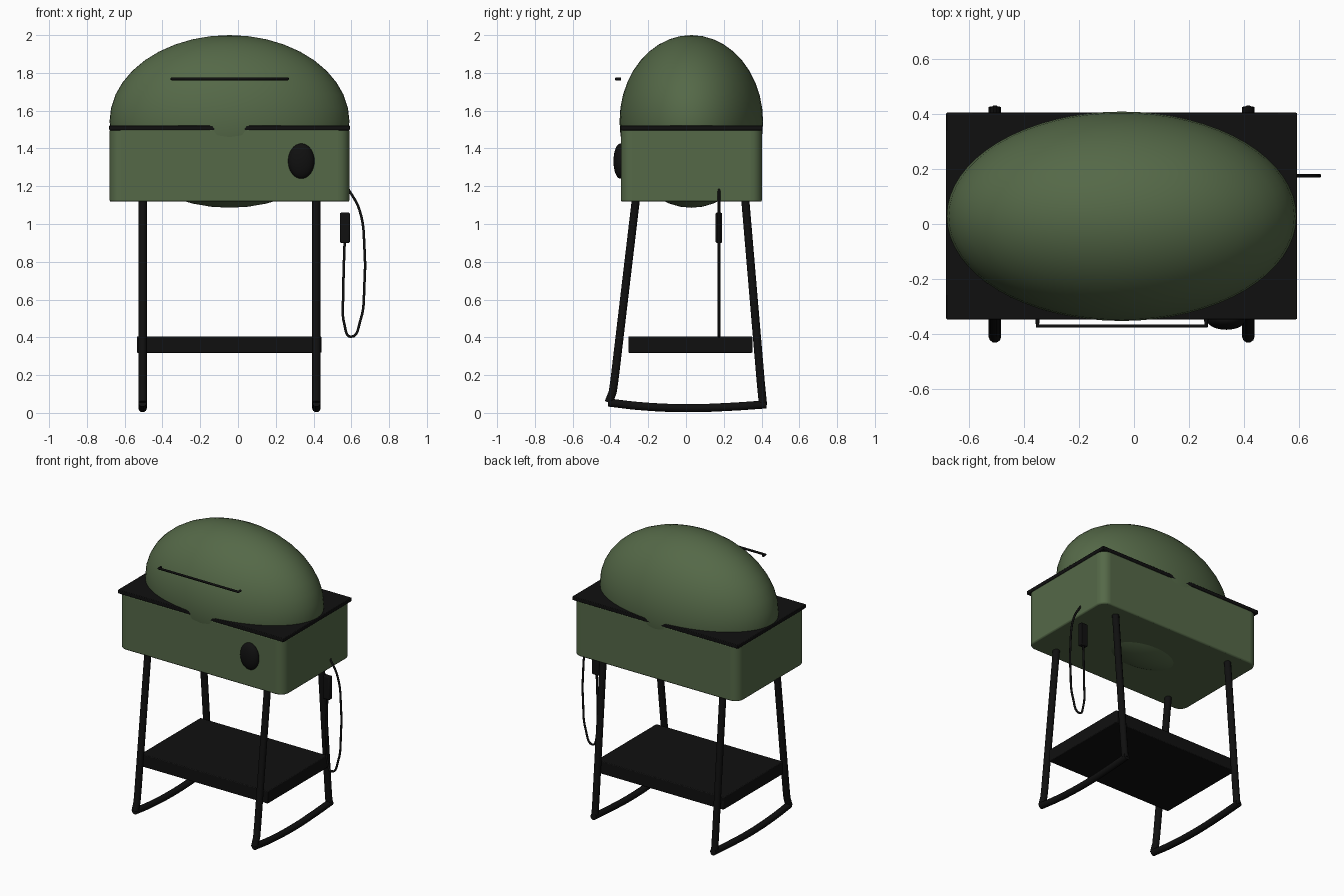
import bpy, math

cube = bpy.data.objects.get("Cube")
if cube:
    bpy.data.objects.remove(cube, do_unlink=True)


def material(name, color):
    m = bpy.data.materials.new(name)
    m.use_nodes = True
    m.diffuse_color = color
    bsdf = next(n for n in m.node_tree.nodes if n.type == 'BSDF_PRINCIPLED')
    bsdf.inputs["Base Color"].default_value = color
    return m


GREEN = material("olive green", (0.090, 0.140, 0.064, 1))
BLACK = material("black", (0.005, 0.005, 0.005, 1))


def finish(obj, name, mat):
    obj.name = name
    obj.data.materials.append(mat)
    return obj


def smooth(obj):
    bpy.ops.object.select_all(action='DESELECT')
    obj.select_set(True)
    bpy.context.view_layer.objects.active = obj
    bpy.ops.object.shade_smooth_by_angle(angle=math.radians(35))


def box(name, lo, hi, mat, bevel=0.0, upright_bevel=0.0):
    """Box between two corners; upright edges can get their own wider rounding."""
    bpy.ops.mesh.primitive_cube_add(size=1)
    o = finish(bpy.context.object, name, mat)
    for v in o.data.vertices:
        v.co = [lo[i] if v.co[i] < 0 else hi[i] for i in range(3)]
    if upright_bevel:
        weights = o.data.attributes.new("bevel_weight_edge", 'FLOAT', 'EDGE')
        for e in o.data.edges:
            a, b = (o.data.vertices[i].co for i in e.vertices)
            weights.data[e.index].value = 1.0 if abs(a.z - b.z) > 0.01 else 0.0
        m = o.modifiers.new("Round corners", 'BEVEL')
        m.limit_method, m.width, m.segments = 'WEIGHT', upright_bevel, 6
    if bevel:
        m = o.modifiers.new("Soft edges", 'BEVEL')
        m.limit_method, m.angle_limit = 'ANGLE', math.radians(40)
        m.width, m.segments = bevel, 2
    smooth(o)
    return o


def ellipsoid(name, center, radii, mat, segments, rings):
    bpy.ops.mesh.primitive_uv_sphere_add(segments=segments, ring_count=rings)
    o = finish(bpy.context.object, name, mat)
    for v in o.data.vertices:
        v.co = [center[i] + v.co[i] * radii[i] for i in range(3)]
    smooth(o)
    return o


def tube(name, points, radius, mat, curved=True):
    """Round tube along a path, smooth or with straight runs."""
    c = bpy.data.curves.new(name, 'CURVE')
    c.dimensions = '3D'
    c.bevel_depth, c.bevel_resolution, c.resolution_u = radius, 3, 6
    c.use_fill_caps = True
    if curved:
        s = c.splines.new('BEZIER')
        s.bezier_points.add(len(points) - 1)
        for bp, p in zip(s.bezier_points, points):
            bp.co = p
            bp.handle_left_type = bp.handle_right_type = 'AUTO'
    else:
        s = c.splines.new('POLY')
        s.points.add(len(points) - 1)
        for sp, p in zip(s.points, points):
            sp.co = (*p, 1)
    o = bpy.data.objects.new(name, c)
    bpy.context.collection.objects.link(o)
    c.materials.append(mat)
    return o


# Cooking body: egg-shaped lid shell set into a rounded box, with a flat rim plate
ellipsoid("lid", (-0.045, 0.028, 1.543), (0.635, 0.380, 0.457), GREEN, 64, 20)
box("body", (-0.68, -0.345, 1.118), (0.59, 0.402, 1.50), GREEN, 0.008, 0.06)
box("rim_plate", (-0.682, -0.346, 1.496), (0.592, 0.404, 1.522), BLACK, 0.004)

# Lid handle: long bar with short end returns
tube("lid_handle", [(-0.35, -0.345, 1.768), (-0.35, -0.37, 1.768),
                    (0.262, -0.37, 1.768), (0.262, -0.345, 1.768)], 0.008, BLACK, False)

# Control knob on the front
ellipsoid("control_knob", (0.335, -0.348, 1.333), (0.070, 0.036, 0.093), BLACK, 32, 16)

# Two side frames: splayed legs joined by a shallow curved runner
FRAME = [(-0.263, 1.15), (-0.378, 0.18), (-0.388, 0.11), (-0.410, 0.055)]
RUNNER = [(-0.412, 0.055), (-0.245, 0.036), (0.0, 0.025), (0.23, 0.032), (0.425, 0.045)]
BACK = [(0.408, 0.04), (0.396, 0.16), (0.312, 1.15)]
for side, x in (("right", -0.505), ("left", 0.415)):
    for part, path in (("front_leg", FRAME), ("runner", RUNNER), ("back_leg", BACK)):
        tube(f"{side}_{part}", [(x, y, z) for y, z in path], 0.0225, BLACK, part == "runner")

# Lower shelf
box("shelf", (-0.535, -0.305, 0.318), (0.442, 0.352, 0.405), BLACK, 0.005)

# Power cord hanging from the left side, with its plug
CORD = [(0.575, 1.20), (0.643, 1.075), (0.670, 0.86), (0.669, 0.68), (0.648, 0.49),
        (0.597, 0.403), (0.564, 0.465), (0.558, 0.65), (0.565, 0.92)]
tube("power_cord", [(x, 0.175, z) for x, z in CORD], 0.007, BLACK)
box("plug", (0.540, 0.157, 0.900), (0.592, 0.191, 1.060), BLACK, 0.006)
